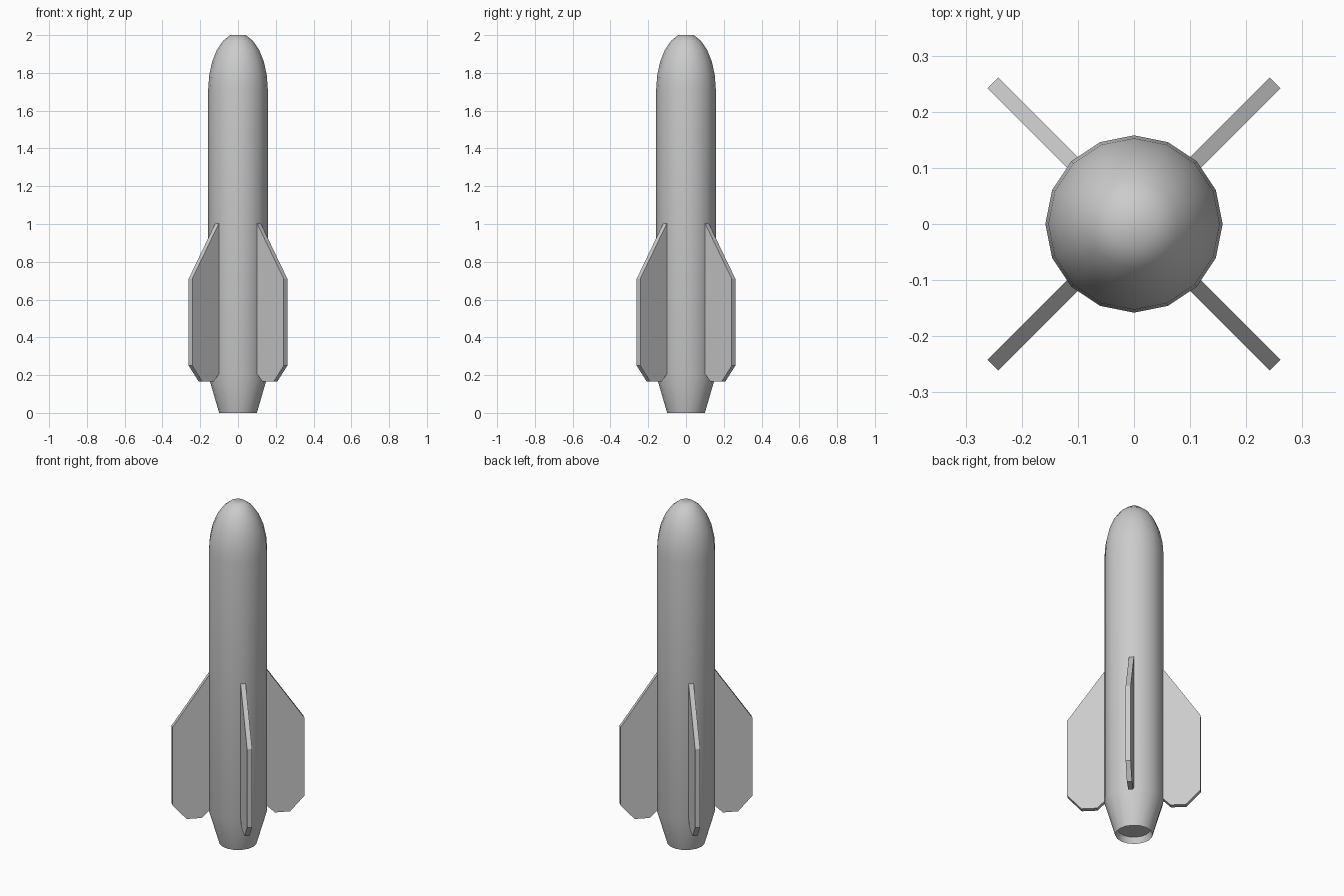
import bpy, bmesh, math
from mathutils import Matrix

if "Cube" in bpy.data.objects:
    bpy.data.objects.remove(bpy.data.objects["Cube"])

SIDES = 16
R = 0.158


def add_object(name, bm):
    bmesh.ops.recalc_face_normals(bm, faces=bm.faces)
    mesh = bpy.data.meshes.new(name)
    bm.to_mesh(mesh)
    bm.free()
    obj = bpy.data.objects.new(name, mesh)
    bpy.context.collection.objects.link(obj)
    return obj


# Body: shallow nozzle recess, tapered tail, straight tube, elliptical nose
profile = [(0.088, 0.035), (0.1, 0.0), (R, 0.2)]
for i in range(6):
    a = math.radians(15 * i)
    profile.append((R * math.cos(a), 1.71 + 0.3 * math.sin(a)))
profile[-1] = (profile[-1][0], 2.0)

bm = bmesh.new()
rings = []
for r, z in profile:
    rings.append([bm.verts.new((r * math.cos(2 * math.pi * k / SIDES),
                                r * math.sin(2 * math.pi * k / SIDES), z))
                  for k in range(SIDES)])
for low, high in zip(rings, rings[1:]):
    for k in range(SIDES):
        n = (k + 1) % SIDES
        bm.faces.new((low[k], low[n], high[n], high[k]))
bm.faces.new(rings[0])
bm.faces.new(rings[-1])
body = add_object("body", bm)
bpy.context.view_layer.objects.active = body
body.select_set(True)
bpy.ops.object.shade_smooth_by_angle(angle=math.radians(40))

# Four diagonal tail fins: flat plates with clipped corners
outline = [(0.152, 1.01), (0.356, 0.71), (0.356, 0.25),
           (0.28, 0.165), (0.197, 0.165), (0.152, 0.21)]
T = 0.0135
for i in range(4):
    bm = bmesh.new()
    face = bm.faces.new([bm.verts.new((r, -T, z)) for r, z in outline])
    out = bmesh.ops.extrude_face_region(bm, geom=[face], use_keep_orig=True)
    verts = [v for v in out["geom"] if isinstance(v, bmesh.types.BMVert)]
    bmesh.ops.translate(bm, verts=verts, vec=(0, 2 * T, 0))
    bm.transform(Matrix.Rotation(math.radians(45 + 90 * i), 4, 'Z'))
    add_object(f"fin_{i + 1}", bm)
